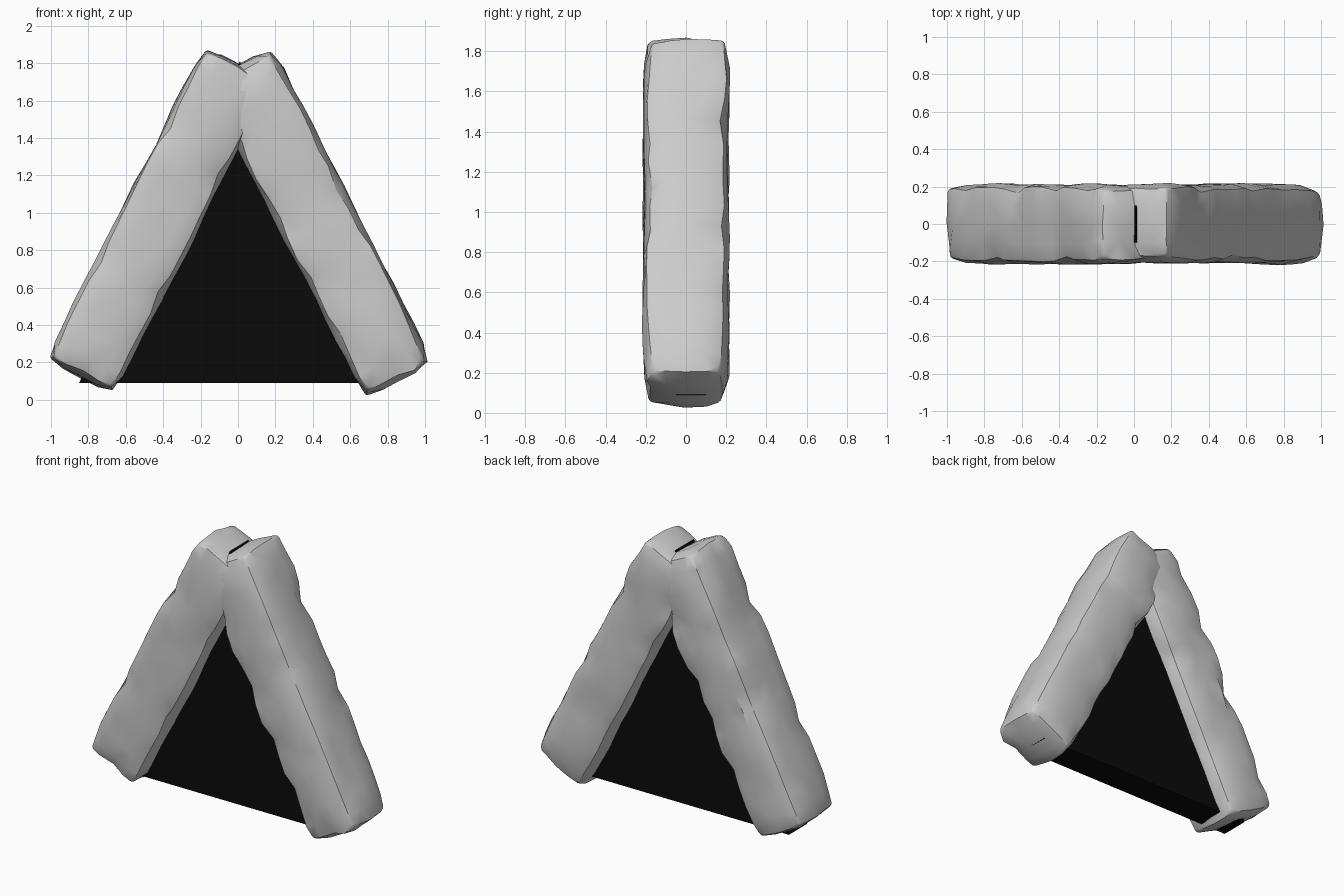
import bpy, bmesh, random
from math import radians
from mathutils import Matrix, Vector, noise

if "Cube" in bpy.data.objects:
    bpy.data.objects.remove(bpy.data.objects["Cube"])


def material(name, value):
    m = bpy.data.materials.new(name)
    m.use_nodes = True
    m.diffuse_color = (value, value, value, 1)
    bsdf = next(n for n in m.node_tree.nodes if n.type == 'BSDF_PRINCIPLED')
    bsdf.inputs["Base Color"].default_value = m.diffuse_color
    return m


stone = material("pale grey stone", 0.6)
black = material("black", 0.003)


def add_object(name, bm, mat):
    mesh = bpy.data.meshes.new(name)
    bmesh.ops.recalc_face_normals(bm, faces=bm.faces)
    bm.to_mesh(mesh)
    bm.free()
    mesh.materials.append(mat)
    ob = bpy.data.objects.new(name, mesh)
    bpy.context.collection.objects.link(ob)
    return ob


def rough_slab(name, size, centre, tilt, seed):
    """A hewn stone bar with worn edges and gently uneven faces."""
    rng = random.Random(seed)
    half = Vector(size) / 2
    bm = bmesh.new()
    bmesh.ops.create_cube(bm, size=1, matrix=Matrix.Diagonal((*size, 1)))
    # slice the block so that its faces and edges can be worn
    for axis, cuts in enumerate((4, 4, 16)):
        for i in range(1, cuts):
            co, no = Vector(), Vector()
            co[axis] = size[axis] * (i / cuts - 0.5)
            no[axis] = 1
            bmesh.ops.bisect_plane(bm, geom=bm.verts[:] + bm.edges[:] + bm.faces[:],
                                   plane_co=co, plane_no=no)
    for v in bm.verts:
        at_limit = [a for a in range(3) if abs(abs(v.co[a]) - half[a]) < 1e-4]
        sign = [1 if c > 0 else -1 for c in v.co]
        wear = {1: 0, 2: rng.uniform(0.004, 0.026), 3: rng.uniform(0.025, 0.045)}[len(at_limit)]
        bump = noise.noise(v.co * 4 + Vector((seed, 0, 0)))
        for a in range(3):
            if a in at_limit:
                v.co[a] += sign[a] * (0.014 * bump - wear)
            else:
                v.co[a] += rng.uniform(-0.012, 0.012)
    # chamfer the long and end arrises
    arris = [e for e in bm.edges if e.calc_face_angle(0) > radians(50)]
    bmesh.ops.bevel(bm, geom=arris, offset=0.018, segments=2, affect='EDGES', profile=0.5)
    bmesh.ops.triangulate(bm, faces=bm.faces)
    bm.transform(Matrix.Translation(centre) @ Matrix.Rotation(tilt, 4, 'Y'))
    ob = add_object(name, bm, stone)
    bpy.ops.object.select_all(action='DESELECT')
    ob.select_set(True)
    bpy.context.view_layer.objects.active = ob
    bpy.ops.object.shade_smooth_by_angle(angle=radians(40))
    return ob


# two slabs leaning together
rough_slab("right_leaning_slab", (0.41, 0.42, 1.88), (-0.42, 0, 0.96), radians(27), 3)
rough_slab("left_leaning_slab", (0.41, 0.42, 1.90), (0.432, 0, 0.947), radians(-27), 11)

# dark triangular panel filling the opening
bm = bmesh.new()
outline = [(-0.85, 0.09), (0.84, 0.09), (0.01, 1.81)]
front = bm.faces.new([bm.verts.new((x, -0.1, z)) for x, z in outline])
extruded = bmesh.ops.extrude_face_region(bm, geom=[front], use_keep_orig=True)
bmesh.ops.translate(bm, vec=(0, 0.2, 0),
                    verts=[g for g in extruded["geom"] if isinstance(g, bmesh.types.BMVert)])
add_object("dark_opening_panel", bm, black)
